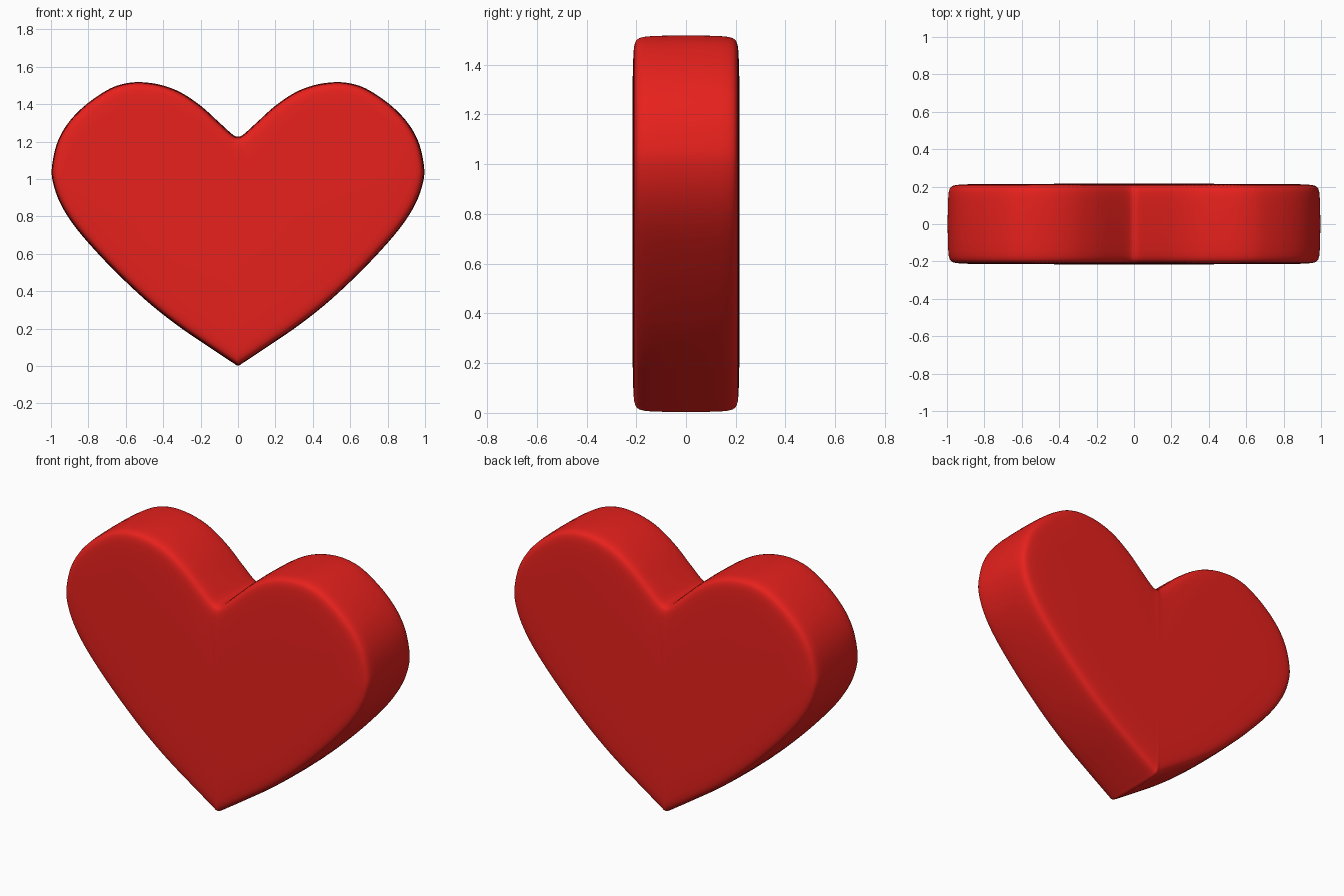
import bpy, bmesh
from mathutils import Vector

if "Cube" in bpy.data.objects:
    bpy.data.objects.remove(bpy.data.objects["Cube"])

# Right half of the heart outline (x, z), from bottom tip up to the notch
half = [(0, 0.003), (0.03, 0.019), (0.1, 0.065), (0.2, 0.132), (0.3, 0.2), (0.41, 0.283),
        (0.53, 0.385), (0.7, 0.55), (0.86, 0.73), (0.95, 0.87), (0.993, 1.0),
        (0.99, 1.1), (0.96, 1.21), (0.9, 1.31), (0.81, 1.40), (0.7, 1.475),
        (0.62, 1.507), (0.53, 1.518), (0.42, 1.505), (0.31, 1.465), (0.2, 1.392),
        (0.1, 1.302), (0.03, 1.239), (0, 1.226)]
ctrl = [Vector(p) for p in half] + [Vector((-x, z)) for x, z in half[-2:0:-1]]


def smooth_loop(pts, steps):
    """Closed Catmull-Rom curve through the points."""
    out, n = [], len(pts)
    for i in range(n):
        a, b, c, d = (pts[(i + k) % n] for k in (-1, 0, 1, 2))
        for s in range(steps):
            t = s / steps
            out.append(0.5 * (2 * b + (c - a) * t + (2 * a - 5 * b + 4 * c - d) * t * t
                              + (3 * b - a - 3 * c + d) * t ** 3))
    return out


outline = smooth_loop(ctrl, 5)
N = len(outline)
centre = Vector((0, 0.75))


def inset(dist):
    """Move the outline inward by dist, sliding along rays to the centre."""
    res = []
    for i, p in enumerate(outline):
        tan = (outline[(i + 1) % N] - outline[i - 1]).normalized()
        normal = Vector((tan.y, -tan.x))
        ray = (p - centre).normalized()
        res.append(p - ray * (dist / max(ray.dot(normal), 0.3)))
    return res


# Rounded edge section: (inset, y) from the rim to the gently domed face
section = [(0, 0), (0.001, 0.08), (0.003, 0.14), (0.006, 0.17), (0.011, 0.188),
           (0.018, 0.198), (0.028, 0.204), (0.045, 0.2085), (0.07, 0.211),
           (0.12, 0.213), (0.2, 0.2145)]
rows = [(d, -y) for d, y in reversed(section)] + section[1:]

# Heart body
bm = bmesh.new()
rings = [[bm.verts.new((p.x, y, p.y)) for p in inset(d)] for d, y in rows]
for r0, r1 in zip(rings, rings[1:]):
    for i in range(N):
        j = (i + 1) % N
        bm.faces.new((r0[i], r0[j], r1[j], r1[i]))
for ring, y in ((rings[0], -0.216), (rings[-1], 0.216)):
    mid = bm.verts.new((centre.x, y, centre.y))
    for i in range(N):
        bm.faces.new((ring[i], ring[(i + 1) % N], mid))
bmesh.ops.recalc_face_normals(bm, faces=bm.faces)
for f in bm.faces:
    f.smooth = True
mesh = bpy.data.meshes.new("heart")
bm.to_mesh(mesh)
bm.free()
heart = bpy.data.objects.new("heart", mesh)
bpy.context.collection.objects.link(heart)

red = bpy.data.materials.new("red")
red.diffuse_color = (0.8, 0.015, 0.012, 1)
red.use_nodes = True
red.node_tree.nodes["Principled BSDF"].inputs["Base Color"].default_value = red.diffuse_color
mesh.materials.append(red)
